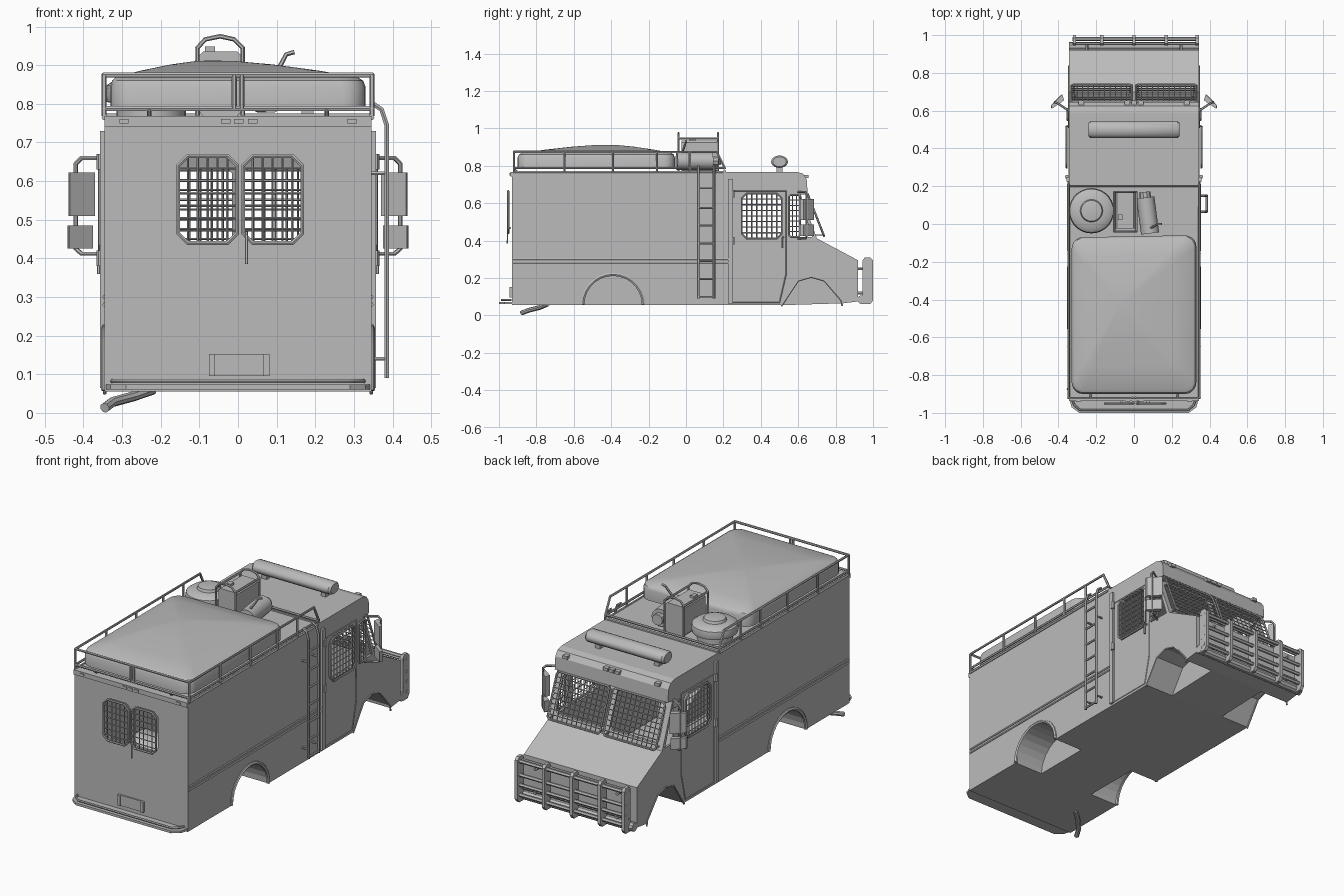
import bpy, bmesh, math
from mathutils import Vector

if "Cube" in bpy.data.objects:
    bpy.data.objects.remove(bpy.data.objects["Cube"])

grey = bpy.data.materials.new("body grey")
grey.diffuse_color = (0.5, 0.5, 0.5, 1)
grey.use_nodes = True
grey.node_tree.nodes["Principled BSDF"].inputs["Base Color"].default_value = grey.diffuse_color


def add(name, mesh, smooth=False):
    ob = bpy.data.objects.new(name, mesh)
    bpy.context.collection.objects.link(ob)
    mesh.materials.clear()
    mesh.materials.append(grey)
    if smooth:
        bpy.ops.object.select_all(action='DESELECT')
        ob.select_set(True)
        bpy.context.view_layer.objects.active = ob
        bpy.ops.object.shade_smooth_by_angle(angle=math.radians(35))
    return ob


def loft(name, rings, smooth=False):
    """Skin a list of equal-length rings and cap both ends."""
    bm = bmesh.new()
    vs = [[bm.verts.new(p) for p in r] for r in rings]
    n = len(rings[0])
    for a, b in zip(vs, vs[1:]):
        for i in range(n):
            bm.faces.new((a[i], a[(i + 1) % n], b[(i + 1) % n], b[i]))
    bm.faces.new(vs[0])
    bm.faces.new(vs[-1])
    bmesh.ops.recalc_face_normals(bm, faces=bm.faces)
    me = bpy.data.meshes.new(name)
    bm.to_mesh(me)
    bm.free()
    return add(name, me, smooth)


def prism(name, pts, axis, lo, hi, smooth=False):
    place = {'x': lambda p, t: (t, p[0], p[1]), 'y': lambda p, t: (p[0], t, p[1]),
             'z': lambda p, t: (p[0], p[1], t)}[axis]
    return loft(name, [[place(p, t) for p in pts] for t in (lo, hi)], smooth)


def chamfered(x0, x1, z0, z1, c):
    return [(x0 + c, z0), (x1 - c, z0), (x1, z0 + c), (x1, z1 - c),
            (x1 - c, z1), (x0 + c, z1), (x0, z1 - c), (x0, z0 + c)]


def box(name, lo, hi, c=0.0):
    if c:
        return prism(name, chamfered(lo[0], hi[0], lo[2], hi[2], c), 'y', lo[1], hi[1])
    return prism(name, [(lo[0], lo[1]), (hi[0], lo[1]), (hi[0], hi[1]), (lo[0], hi[1])],
                 'z', lo[2], hi[2])


def rods(name, paths, r, res=1):
    """Tubes along polylines; a path that ends where it begins is closed."""
    cu = bpy.data.curves.new(name, 'CURVE')
    cu.dimensions, cu.bevel_depth, cu.bevel_resolution, cu.use_fill_caps = '3D', r, res, True
    for p in paths:
        closed = len(p) > 2 and tuple(p[0]) == tuple(p[-1])
        p = p[:-1] if closed else p
        sp = cu.splines.new('POLY')
        sp.points.add(len(p) - 1)
        for q, co in zip(sp.points, p):
            q.co = (*co, 1)
        sp.use_cyclic_u = closed
    tmp = bpy.data.objects.new(name + " curve", cu)
    bpy.context.collection.objects.link(tmp)
    dg = bpy.context.evaluated_depsgraph_get()
    me = bpy.data.meshes.new_from_object(tmp.evaluated_get(dg))
    bpy.data.objects.remove(tmp)
    return add(name, me, True)


def grate(name, o, u, v, w, h, nu, nv, c=0.025):
    """Chamfered window frame with a lattice of bars."""
    o, u, v = Vector(o), Vector(u).normalized(), Vector(v).normalized()
    at = lambda a, b: tuple(o + u * a + v * b)
    loop = [at(a, b) for a, b in chamfered(0, w, 0, h, c)]
    rods(name + "_frame", [loop + loop[:1]], 0.006)
    bars = [[at(w * i / nu, 0), at(w * i / nu, h)] for i in range(1, nu)]
    bars += [[at(0, h * j / nv), at(w, h * j / nv)] for j in range(1, nv)]
    rods(name + "_bars", bars, 0.003, 0)


def cut(ob, cutter):
    m = ob.modifiers.new("cut", 'BOOLEAN')
    m.operation, m.solver, m.object = 'DIFFERENCE', 'EXACT', cutter
    bpy.context.view_layer.objects.active = ob
    bpy.ops.object.modifier_apply(modifier=m.name)
    bpy.data.objects.remove(cutter)


# Hollow body with wheel wells
outer = [(-.93, .055), (-.93, .768), (.59, .768), (.625, .758), (.645, .73), (.65, .66),
         (.61, .655), (.70, .412), (.92, .295), (.92, .075), (.84, .065), (.51, .055)]
inner = [(-.918, .067), (-.918, .756), (.585, .756), (.62, .745), (.633, .725), (.636, .672),
         (.593, .667), (.69, .403), (.908, .287), (.908, .087), (.84, .077), (.51, .067)]
rear_arch = [(-.39 + .162 * math.cos(t * math.pi / 14), .05 + .162 * math.sin(t * math.pi / 14))
             for t in range(15)]
front_arch = [(.51, .05), (.6, .185), (.67, .205), (.74, .185), (.83, .08), (.835, .05)]


def shell(name, profile, half, grow, depth):
    ob = prism(name, profile, 'x', -half, half)
    for arch, cy in ((rear_arch, -.39), (front_arch, .67)):
        pts = [(cy + (y - cy) * grow, .05 + (z - .05) * grow) for y, z in arch]
        pts += [(pts[-1][0], -.1), (pts[0][0], -.1)]
        for s in (-1, 1):
            cut(ob, prism("well_cutter", pts, 'x', *sorted((s * depth, s * .6))))
    return ob


body = shell("body_shell", outer, .345, 1, .17)
cut(body, shell("hollow", inner, .333, 1.07, .158))

# Window openings
for x0, x1 in ((-.153, -.003), (.015, .163)):
    cut(body, prism("opening", chamfered(x0, x1, .443, .663, .025), 'y', -1, -.85))
for x0, x1 in ((-.315, -.015), (.015, .315)):
    cut(body, prism("opening", chamfered(x0, x1, .44, .635, .015), 'y', .55, .9))
cut(body, prism("opening", chamfered(.3, .51, .415, .65, .025), 'x', -.6, .6))
cut(body, prism("opening", [(.55, .42), (.675, .42), (.603, .64), (.55, .64)], 'x', -.6, .6))

# Window grates
grate("rear_grate_left", (-.155, -.95, .44), (1, 0, 0), (0, 0, 1), .153, .225, 6, 7)
grate("rear_grate_right", (.013, -.95, .44), (1, 0, 0), (0, 0, 1), .153, .225, 6, 7)
for x in (-.33, .01):
    grate("windshield_grate", (x, .738, .425), (1, 0, 0), (0, -.09, .23), .32, .245, 11, 9, .012)
rods("windshield_grate_mounts", [[(x, .735, .43), (x, .69, .43)] for x in (-.32, -.02, .02, .32)]
     + [[(x, .645, .65), (x, .61, .65)] for x in (-.32, -.02, .02, .32)], .004)

# Rear face: header strip, marker lamps, plate, door handle, step bumper, exhaust
box("rear_header", (-.345, -.938, .742), (.345, -.93, .768))
for x in (-.295, -.032, .002, .038, .295):
    box("rear_marker", (x - .012, -.943, .749), (x + .012, -.938, .761))
box("plate_mount", (-.075, -.938, .095), (.082, -.93, .153))
for x in (-.075, .066):
    box("plate_edge", (x, -.944, .095), (x + .016, -.938, .153))
rods("door_handle", [[(.022, -.935, .47), (.022, -.955, .46), (.022, -.955, .385)]], .004)
prism("rear_step", [(-.345, -.92), (-.33, -.97), (-.29, -1), (.29, -1), (.33, -.97), (.345, -.92)],
      'z', .06, .073)
rods("rear_step_lip", [[(-.325, -.935, .082), (-.315, -.96, .082), (-.285, -.985, .082),
                        (.285, -.985, .082), (.315, -.96, .082), (.325, -.935, .082)]], .006)
rods("exhaust", [[(-.22, -.74, .06), (-.27, -.78, .043), (-.325, -.84, .028),
                  (-.345, -.88, .013)]], .013, 2)

# Side trim, arch lips, doors and mirrors
for s in (-1, 1):
    X = s * .345
    rods("side_ribs", [[(X, -.925, z), (X, .225, z)] for z in (.28, .3)], .006)
    rods("drip_rail", [[(X, -.925, .765), (X, .2, .765)]], .008)
    rods("arch_lips", [[(X, y, z + .008) for y, z in rear_arch]], .01)
    rods("front_arch_lip", [[(X, y, z) for y, z in front_arch]], .005)
    box("door_post", (min(X, X + s * .012), .225, .065), (max(X, X + s * .012), .25, .73))
    rods("door_outline", [[(X, .25, .07), (X, .25, .665), (X, .535, .665), (X, .535, .22),
                           (X, .5, .07), (X, .25, .07)]], .003, 0)
    rods("door_hinges", [[(s * .355, .25, z - .02), (s * .355, .25, z + .02)]
                         for z in (.4, .65)], .011)
    rods("door_handle_side", [[(s * .345, .52, .42), (s * .36, .515, .41), (s * .36, .515, .36)]], .005)
    grate("side_grate", (s * .357, .298, .412), (0, 1, 0), (0, 0, 1), .214, .24, 8, 8)
    grate("quarter_grate", (s * .352, .55, .42), (0, 1, 0), (0, 0, 1), .06, .225, 3, 8, .01)
    rods("mirror_arm", [[(s * .345, .6, .66), (s * .405, .64, .66), (s * .42, .645, .645),
                         (s * .42, .645, .425), (s * .405, .64, .412), (s * .345, .6, .412)]], .006)
    for nm, a, b, z0, z1 in (("mirror", .37, .435, .51, .622), ("small_mirror", .375, .437, .425, .485)):
        plan = [(s * a, .655), (s * b, .61), (s * (b + .004), .628), (s * (a + .01), .685)]
        prism(nm, plan, 'z', z0, z1)

# Ladder
rods("ladder_rails", [[(.35, y, .8), (.372, y, .785), (.385, y, .745), (.385, y, .09)]
                      for y in (.065, .15)], .007)
rods("ladder_rungs", [[(.385, .065, z), (.385, .15, z)]
                      for z in (.1, .195, .29, .385, .48, .575, .68)], .006)
rods("ladder_mounts", [[(.34, y, z), (.385, y, z)] for y in (.065, .15) for z in (.14, .62)], .005)

# Roof rack
K = .347
rack = [[(-K, .21, .782), (-K, .165, .875), (-K, -.92, .875), (K, -.92, .875), (K, .165, .875),
         (K, .21, .782)],
        [(-K, .2, .788), (-K, -.92, .788), (K, -.92, .788), (K, .2, .788), (-K, .2, .788)]]
rack += [[(s * K, y, .768), (s * K, y, .875)] for s in (-1, 1) for y in (-.92, -.65, -.39, -.155, .02)]
rack += [[(x, -.92, .788), (x, -.92, .875)] for x in (-.01, .01)]
rods("roof_rack", rack, .007)
rods("rack_feet", [[(x, -.9, .765), (x, -.92, .788)] for x in (-.23, .23)], .006)

# Covered cargo: rounded rectangle shrinking to an off-centre crown
rim = []
for cx, cy, a0 in ((.27, -.12, 0), (-.27, -.13, 90), (-.27, -.84, 180), (.27, -.84, 270)):
    for k in range(6):
        a = math.radians(a0 + 18 * k)
        rim.append((cx + .06 * math.cos(a), cy + .06 * math.sin(a)))
rings = []
for f, z in ((1, .788), (1, .845), (.985, .86), (.95, .869), (.7, .886), (.4, .902), (.15, .911), (.02, .912)):
    rings.append([(-.07 + (x + .07) * f, -.42 + (y + .42) * f, z) for x, y in rim])
loft("cargo_cover", rings, True)


def turned(name, cx, cy, prof, n=28):
    return loft(name, [[(cx + r * math.cos(i * math.tau / n), cy + r * math.sin(i * math.tau / n), z)
                        for i in range(n)] for r, z in prof], True)


# Mushroom vent, generator box and tank
turned("vent_cover", -.225, .07, [(.09, .768), (.09, .8), (.115, .805), (.12, .825), (.115, .848),
                                  (.095, .862), (.06, .866), (.055, .88), (.03, .884)])
box("generator", (-.1, -.025, .768), (.008, .165, .935), .01)
box("generator_cap", (-.085, .02, .935), (-.06, .05, .948))
rods("generator_frames", [[(-.105, y, .77), (-.105, y, .945), (-.085, y, .967), (-.046, y, .975),
                           (-.01, y, .967), (.012, y, .945), (.012, y, .77)] for y in (-.04, .17)]
     + [[(x, -.04, .945), (x, .17, .945)] for x in (-.105, .012)], .006)
rods("tank", [[(.085, -.05, .825), (.06, .14, .825)]], .048, 5)
rods("tank_neck", [[(.06, .14, .825), (.057, .17, .825)]], .03, 3)
rods("tank_spout", [[(.09, -.02, .87), (.11, -.01, .9), (.125, .0, .928), (.146, .0, .934)]], .006)

# Light bar and cab roof details
loft("light_bar", [[(x, .5 + r * .045 * math.cos(i * math.tau / 20), .822 + r * .033 * math.sin(i * math.tau / 20))
                    for i in range(20)] for x, r in ((-.24, .8), (-.23, 1), (.23, 1), (.24, .8))], True)
for x in (-.18, .18):
    box("light_bar_foot", (x - .015, .485, .765), (x + .015, .515, .795))
for x in (-.28, -.035, 0, .035, .28):
    box("cab_marker", (x - .014, .625, .735), (x + .014, .654, .752))
box("cab_roof_seam", (-.345, .2, .765), (.345, .215, .775))

# Front guard and bumper
for x in (-.315, -.17, 0, .17, .335):
    prism("guard_post", [(.945, .06), (.985, .06), (1, .08), (1, .295), (.985, .31), (.955, .31), (.945, .295)],
          'x', x - .009, x + .009)
rods("guard_rails", [[(-.325, .98, z), (.345, .98, z)] for z in (.1, .155, .21, .285)], .01)
rods("guard_back_rails", [[(-.325, .955, z), (.345, .955, z)] for z in (.13, .285)], .007)
rods("front_bumper", [[(-.345, .94, .085), (.345, .94, .085)]], .024, 3)
rods("guard_mounts", [[(x, .91, z), (x, .96, z)] for x in (-.25, .25) for z in (.12, .25)], .008)
